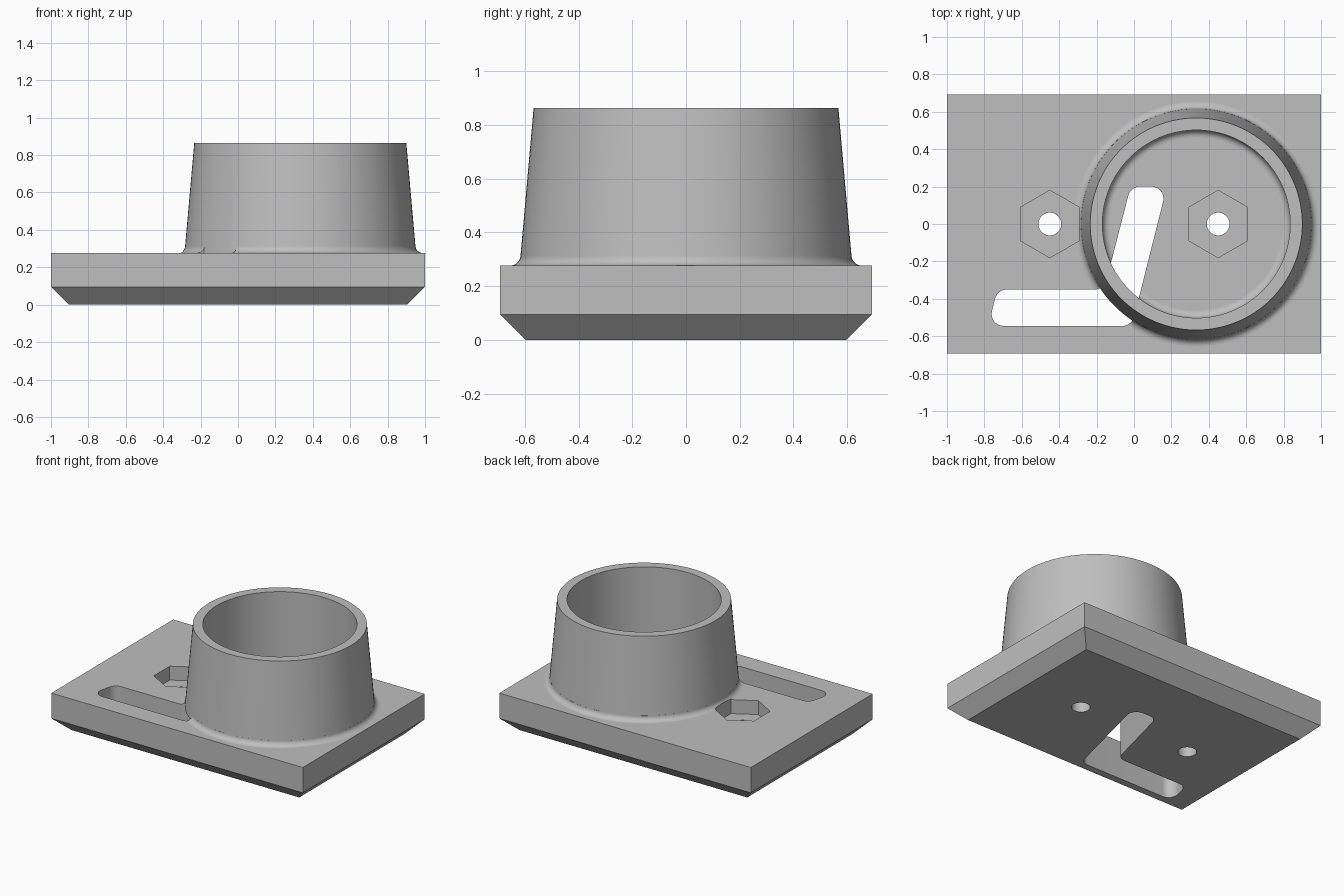
import bpy, bmesh, math
from mathutils import Vector

if "Cube" in bpy.data.objects:
    bpy.data.objects.remove(bpy.data.objects["Cube"])

grey = bpy.data.materials.new("plain grey")
grey.use_nodes = True
grey.diffuse_color = (0.52, 0.52, 0.52, 1)
grey.node_tree.nodes["Principled BSDF"].inputs["Base Color"].default_value = grey.diffuse_color

TOP = 0.277          # plate surface
CUP = (0.333, 0)     # cup axis
SEGMENTS = 128


def mesh_object(name, bm):
    bmesh.ops.recalc_face_normals(bm, faces=bm.faces)
    mesh = bpy.data.meshes.new(name)
    bm.to_mesh(mesh)
    bm.free()
    mesh.materials.append(grey)
    ob = bpy.data.objects.new(name, mesh)
    bpy.context.collection.objects.link(ob)
    return ob


def loft(name, sections):
    """Solid through (outline, height) sections, capped at both ends."""
    bm = bmesh.new()
    rings = [[bm.verts.new((x, y, z)) for x, y in pts] for pts, z in sections]
    for a, b in zip(rings, rings[1:]):
        for i in range(len(a)):
            j = (i + 1) % len(a)
            bm.faces.new((a[i], a[j], b[j], b[i]))
    bm.faces.new(rings[0])
    bm.faces.new(rings[-1])
    return mesh_object(name, bm)


def lathe(name, profile):
    """Closed (radius, height) profile turned about the cup axis."""
    bm = bmesh.new()
    rings = []
    for k in range(SEGMENTS):
        a = math.tau * k / SEGMENTS
        rings.append([bm.verts.new((CUP[0] + r * math.cos(a), CUP[1] + r * math.sin(a), z))
                      for r, z in profile])
    n = len(profile)
    for k in range(SEGMENTS):
        a, b = rings[k], rings[(k + 1) % SEGMENTS]
        for i in range(n):
            j = (i + 1) % n
            bm.faces.new((a[i], a[j], b[j], b[i]))
    return mesh_object(name, bm)


def circle(cx, cy, r, n, start=0.0):
    return [(cx + r * math.cos(start + math.tau * i / n),
             cy + r * math.sin(start + math.tau * i / n)) for i in range(n)]


def rectangle(x, y):
    return [(-x, -y), (x, -y), (x, y), (-x, y)]


def rounded(corners, r, steps=10):
    """Polygon with every corner replaced by a tangent arc."""
    out = []
    pts = [Vector(c) for c in corners]
    for i, p in enumerate(pts):
        u = (pts[i - 1] - p).normalized()
        v = (pts[(i + 1) % len(pts)] - p).normalized()
        half = u.angle(v) / 2
        centre = p + (u + v).normalized() * (r / math.sin(half))
        a = p + u * (r / math.tan(half)) - centre
        b = p + v * (r / math.tan(half)) - centre
        sweep = a.angle(b)
        for k in range(steps + 1):
            t = k / steps
            q = (a * math.sin((1 - t) * sweep) + b * math.sin(t * sweep)) / math.sin(sweep)
            out.append(tuple(centre + q))
    return out


def cut(ob, cutter):
    mod = ob.modifiers.new("cut", 'BOOLEAN')
    mod.operation = 'DIFFERENCE'
    mod.solver = 'EXACT'
    mod.object = cutter
    bpy.context.view_layer.objects.active = ob
    bpy.ops.object.modifier_apply(modifier=mod.name)


# Base plate with a chamfered underside
plate = loft("base_plate", [(rectangle(0.905, 0.597), 0),
                            (rectangle(1, 0.692), 0.095),
                            (rectangle(1, 0.692), TOP)])

# Tapered cup wall
cup = lathe("cup_wall", [(0.619, TOP), (0.567, 0.864), (0.502, 0.864), (0.502, TOP)])

# Fillets where the cup meets the plate, outside and inside
R = 0.038


def fillet(name, wall, side):
    arc = [(wall + side * R * (1 - math.cos(a)), TOP + R * (1 - math.sin(a)))
           for a in (math.pi / 2 * k / 8 for k in range(9))]
    back = wall - side * 0.012
    return lathe(name, [(back, TOP)] + [(back, TOP + R)] + arc[:-1] + [(wall + side * R, TOP)])


outer_fillet = fillet("outer_fillet", 0.616, 1)
inner_fillet = fillet("inner_fillet", 0.502, -1)

# Slanted angled slot, through the plate and the fillets
slot = loft("slot_cutter", [(rounded([(-0.78, -0.545), (-0.012, -0.545), (0.176, 0.2),
                                      (-0.018, 0.2), (-0.16, -0.35), (-0.73, -0.35)], 0.065), z)
                            for z in (-0.1, 0.5)])
for part in (plate, outer_fillet, inner_fillet):
    cut(part, slot)
cutters = [slot]

# Bolt holes with hexagonal nut pockets
for x in (-0.45, 0.45):
    hole = loft("hole_cutter", [(circle(x, 0, 0.061, 48), z) for z in (-0.1, 0.5)])
    pocket = loft("pocket_cutter", [(circle(x, 0, 0.18, 6, math.pi / 2), z) for z in (0.177, 0.5)])
    for c in (hole, pocket):
        cut(plate, c)
        cutters.append(c)
    # The pocket also trims the fillet it touches
    cut(outer_fillet, pocket)
for c in cutters:
    bpy.data.objects.remove(c)

# Smooth round surfaces, crisp edges
bpy.ops.object.select_all(action='DESELECT')
for ob in (plate, cup, outer_fillet, inner_fillet):
    ob.select_set(True)
bpy.context.view_layer.objects.active = plate
bpy.ops.object.shade_smooth_by_angle(angle=math.radians(30))
